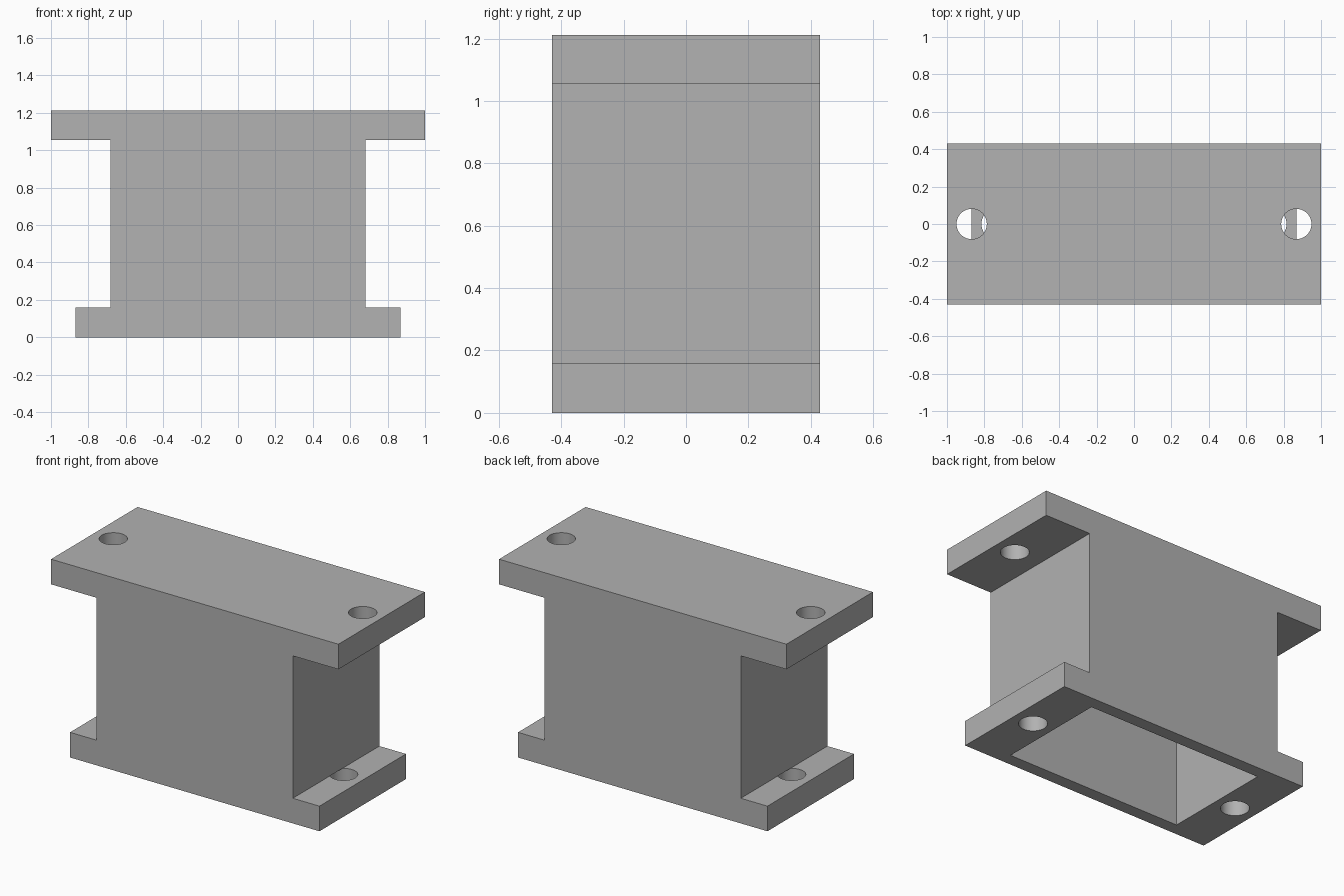
import bpy
import bmesh
import math

cube = bpy.data.objects.get("Cube")
if cube:
    bpy.data.objects.remove(cube, do_unlink=True)

# Main sizes
HALF_DEPTH = 0.43
HEIGHT = 1.212
FLANGE = 0.158
TOP_X, BODY_X, FOOT_X = 1.0, 0.683, 0.868
WALL = 0.079
HOLE_R = 0.081
TOP_HOLE_X, FOOT_HOLE_X = 0.868, 0.735
GAP = 0.05  # overshoot of the cutters beyond the surface

grey = bpy.data.materials.new("plain grey")
grey.use_nodes = True
colour = (0.445, 0.445, 0.445, 1.0)
grey.diffuse_color = colour
grey.node_tree.nodes["Principled BSDF"].inputs["Base Color"].default_value = colour


def extruded_profile(name, points):
    """Extrude an x-z outline through the whole depth."""
    bm = bmesh.new()
    face = bm.faces.new([bm.verts.new((x, -HALF_DEPTH, z)) for x, z in points])
    result = bmesh.ops.extrude_face_region(bm, geom=[face])
    moved = [v for v in result["geom"] if isinstance(v, bmesh.types.BMVert)]
    bmesh.ops.translate(bm, verts=moved, vec=(0, 2 * HALF_DEPTH, 0))
    bmesh.ops.recalc_face_normals(bm, faces=bm.faces)
    mesh = bpy.data.meshes.new(name)
    bm.to_mesh(mesh)
    bm.free()
    obj = bpy.data.objects.new(name, mesh)
    bpy.context.collection.objects.link(obj)
    return obj


def cut(target, cutter):
    """Subtract the active cutter from the target and discard it."""
    cutter.hide_render = True
    mod = target.modifiers.new("cut", "BOOLEAN")
    mod.operation = "DIFFERENCE"
    mod.solver = "EXACT"
    mod.object = cutter
    bpy.context.view_layer.objects.active = target
    bpy.ops.object.modifier_apply(modifier=mod.name)
    bpy.data.objects.remove(cutter, do_unlink=True)


def cut_hole(target, x, z0, z1):
    bpy.ops.mesh.primitive_cylinder_add(
        vertices=48, radius=HOLE_R, depth=z1 - z0, location=(x, 0, (z0 + z1) / 2))
    cut(target, bpy.context.object)


# Housing with top and foot flanges
right_side = [
    (FOOT_X, 0), (FOOT_X, FLANGE), (BODY_X, FLANGE),
    (BODY_X, HEIGHT - FLANGE), (TOP_X, HEIGHT - FLANGE), (TOP_X, HEIGHT),
]
left_side = [(-x, z) for x, z in reversed(right_side)]
housing = extruded_profile("flanged_housing", right_side + left_side)
housing.data.materials.append(grey)

# Cavity open at the bottom
cavity_top = HEIGHT - WALL
bpy.ops.mesh.primitive_cube_add(size=1, location=(0, 0, (cavity_top - GAP) / 2))
cavity = bpy.context.object
cavity.scale = (2 * (BODY_X - WALL), 2 * (HALF_DEPTH - WALL), cavity_top + GAP)
bpy.context.view_layer.update()
cut(housing, cavity)

# Screw holes; the foot holes stop at the flange top, under the wall
for side in (-1, 1):
    cut_hole(housing, side * TOP_HOLE_X, HEIGHT - FLANGE - GAP, HEIGHT + GAP)
    cut_hole(housing, side * FOOT_HOLE_X, -GAP, FLANGE)

# Smooth hole walls, crisp edges
bpy.ops.object.select_all(action="DESELECT")
housing.select_set(True)
bpy.context.view_layer.objects.active = housing
bpy.ops.object.shade_smooth_by_angle(angle=math.radians(30))
